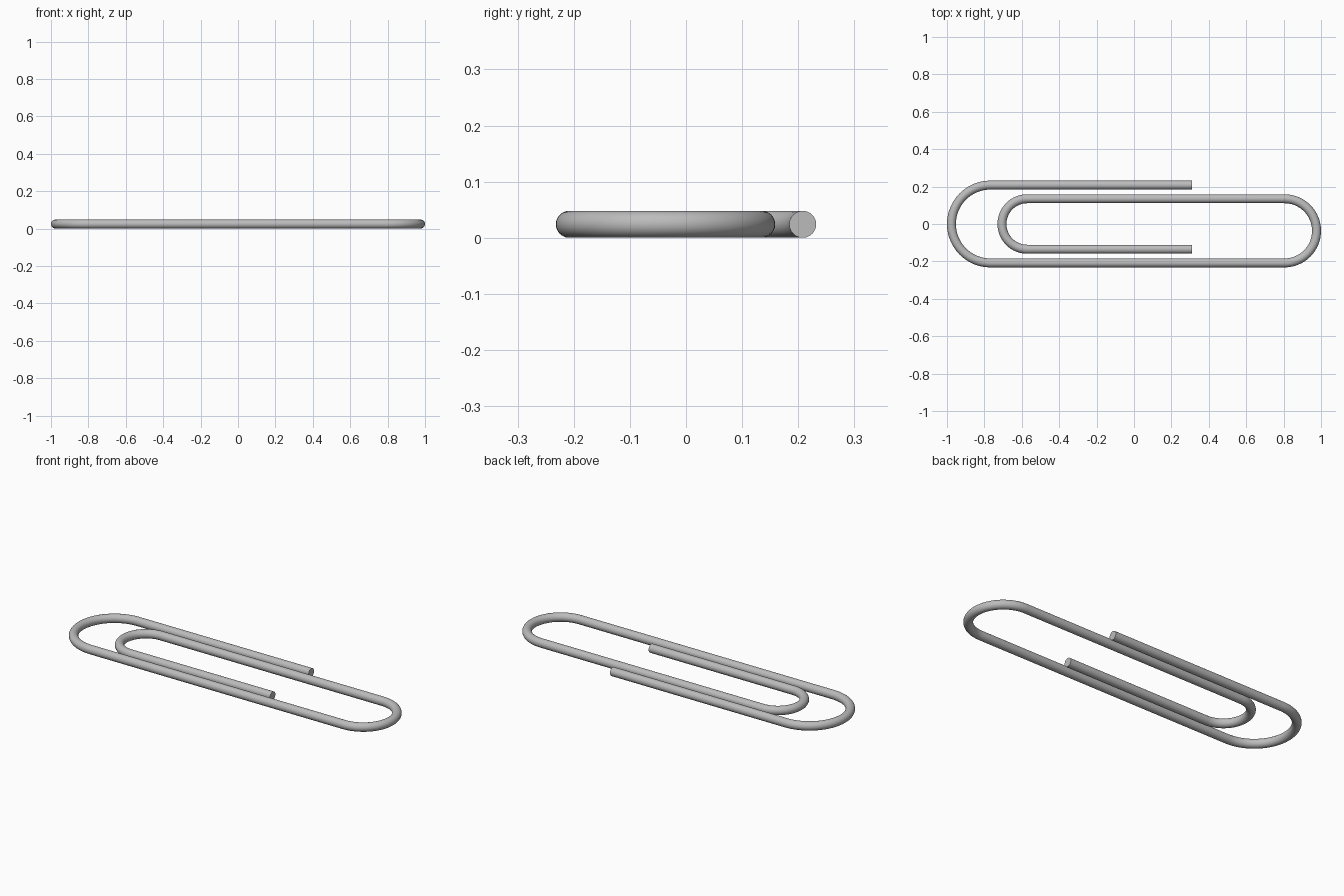
import bpy
import math

cube = bpy.data.objects.get("Cube")
if cube:
    bpy.data.objects.remove(cube, do_unlink=True)

WIRE = 0.024     # wire radius
END_X = 0.31     # where both wire ends stop
STEPS = 32       # segments per bend


def bend(cx, cy, r, start, sweep):
    """Points along a half-circle bend."""
    return [(cx + r * math.cos(start + sweep * i / STEPS),
             cy + r * math.sin(start + sweep * i / STEPS)) for i in range(STEPS + 1)]


# Centre line: outer end, big left bend, right bend, inner left bend, inner end
quarter, half = math.pi / 2, math.pi
path = [(END_X, 0.208)]
path += bend(-0.768, 0.0, 0.208, quarter, half)
path += bend(0.8045, -0.0365, 0.1715, -quarter, half)
path += bend(-0.571, 0.0, 0.135, quarter, half)
path += [(END_X, -0.135)]

# Round wire swept along the centre line
curve = bpy.data.curves.new("wire_path", "CURVE")
curve.dimensions = "3D"
curve.twist_mode = "Z_UP"
curve.bevel_depth = WIRE
curve.bevel_resolution = 10
curve.use_fill_caps = True
spline = curve.splines.new("POLY")
spline.points.add(len(path) - 1)
for point, (x, y) in zip(spline.points, path):
    point.co = (x, y, WIRE, 1)

wire = bpy.data.objects.new("bent_wire", curve)
bpy.context.collection.objects.link(wire)
bpy.ops.object.select_all(action="DESELECT")
wire.select_set(True)
bpy.context.view_layer.objects.active = wire
bpy.ops.object.convert(target="MESH")
wire = bpy.context.object

# Plain grey metal
steel = bpy.data.materials.new("steel grey")
steel.use_nodes = True
colour = (0.5, 0.5, 0.5, 1)
steel.diffuse_color = colour
steel.node_tree.nodes["Principled BSDF"].inputs["Base Color"].default_value = colour
wire.data.materials.clear()
wire.data.materials.append(steel)

# Smooth wire with crisp cut ends
bpy.ops.object.shade_smooth_by_angle(angle=math.radians(40))
